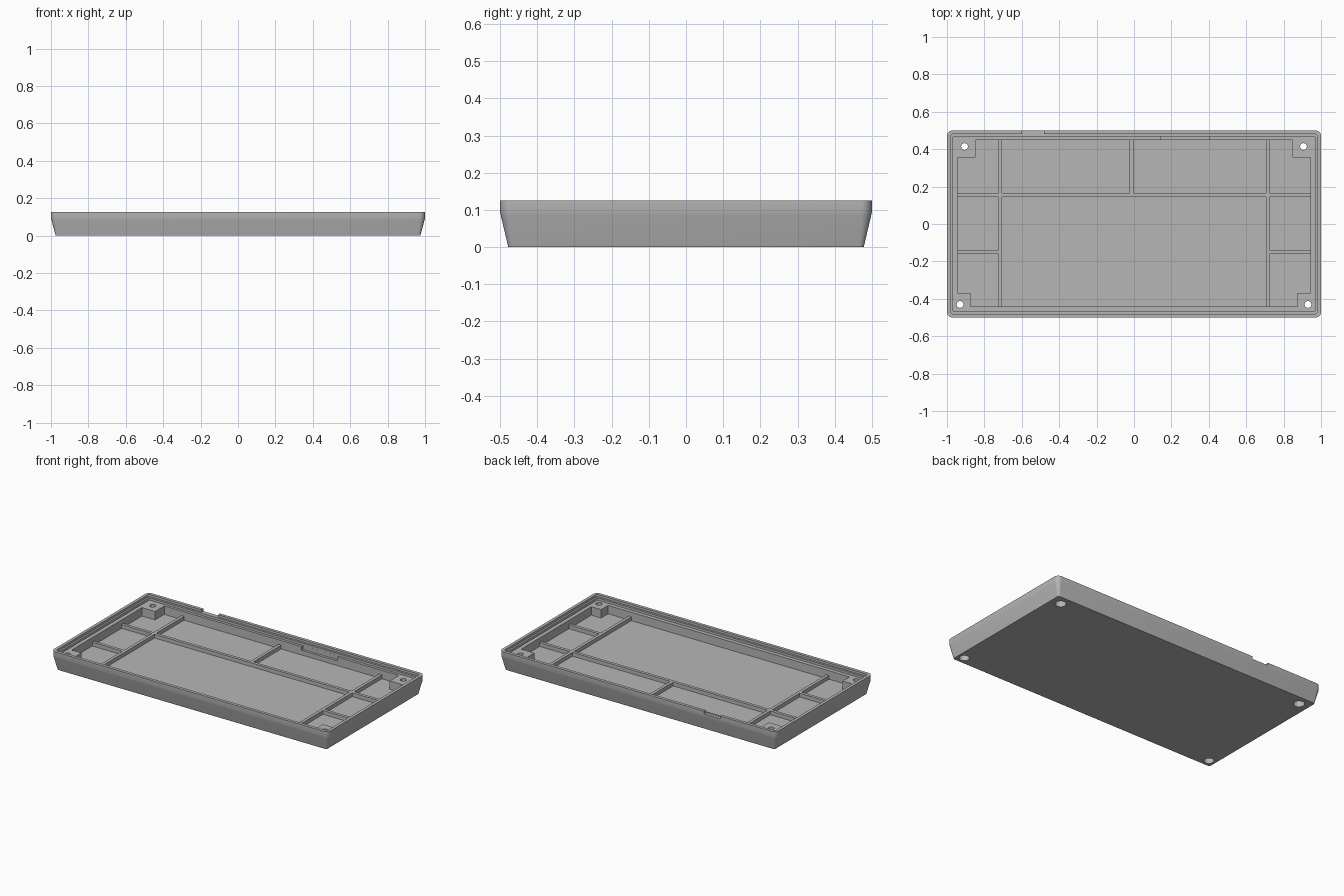
import bpy, bmesh, math

cube = bpy.data.objects.get("Cube")
if cube:
    bpy.data.objects.remove(cube, do_unlink=True)

FLOOR, LEDGE, TOP = 0.04, 0.095, 0.125
CAV_X, CAV_BACK, CAV_FRONT = 0.943, 0.45, -0.442

grey = bpy.data.materials.new("plain grey")
grey.use_nodes = True
colour = (0.47, 0.47, 0.47, 1)
grey.diffuse_color = colour
grey.node_tree.nodes["Principled BSDF"].inputs["Base Color"].default_value = colour


def make_object(name, bm):
    bmesh.ops.recalc_face_normals(bm, faces=bm.faces)
    mesh = bpy.data.meshes.new(name)
    bm.to_mesh(mesh)
    bm.free()
    mesh.materials.append(grey)
    obj = bpy.data.objects.new(name, mesh)
    bpy.context.collection.objects.link(obj)
    return obj


def box(name, x0, x1, y0, y1, z0, z1):
    bm = bmesh.new()
    bmesh.ops.create_cube(bm, size=1)
    for v in bm.verts:
        v.co.x = x1 if v.co.x > 0 else x0
        v.co.y = y1 if v.co.y > 0 else y0
        v.co.z = z1 if v.co.z > 0 else z0
    return make_object(name, bm)


def cylinder(name, x, y, z0, z1, radius):
    bm = bmesh.new()
    bmesh.ops.create_cone(bm, cap_ends=True, segments=32, radius1=radius,
                          radius2=radius, depth=z1 - z0)
    bmesh.ops.translate(bm, verts=bm.verts, vec=(x, y, (z0 + z1) / 2))
    return make_object(name, bm)


def rounded_ring(bm, hx, front, back, z, r, steps=7):
    corners = [(hx - r, back - r), (r - hx, back - r),
               (r - hx, front + r), (hx - r, front + r)]
    ring = []
    for i, (cx, cy) in enumerate(corners):
        for k in range(steps):
            a = math.pi / 2 * (i + k / (steps - 1))
            ring.append(bm.verts.new((cx + r * math.cos(a), cy + r * math.sin(a), z)))
    return ring


def cut(obj, cutter):
    mod = obj.modifiers.new("cut", "BOOLEAN")
    mod.operation = "DIFFERENCE"
    mod.solver = "EXACT"
    mod.object = cutter
    bpy.context.view_layer.objects.active = obj
    bpy.ops.object.modifier_apply(modifier=mod.name)


# Tray shell: outer taper, rim, stepped lip, cavity wall and floor
bm = bmesh.new()
sections = [
    (0.975, -0.478, 0.478, 0, 0.012),
    (0.998, -0.498, 0.498, 0.085, 0.028),
    (1.0, -0.5, 0.5, 0.095, 0.03),
    (1.0, -0.5, 0.5, TOP, 0.03),
    (0.98, -0.48, 0.48, TOP, 0.012),
    (0.98, -0.48, 0.48, 0.11, 0.012),
    (0.968, -0.467, 0.467, 0.11, 0.006),
    (0.968, -0.467, 0.467, LEDGE, 0.006),
    (CAV_X, CAV_FRONT, CAV_BACK, LEDGE, 0.003),
    (CAV_X, CAV_FRONT, CAV_BACK, FLOOR, 0.003),
]
rings = [rounded_ring(bm, *s) for s in sections]
for low, high in zip(rings, rings[1:]):
    for i in range(len(low)):
        j = (i + 1) % len(low)
        bm.faces.new((low[i], low[j], high[j], high[i]))
bm.faces.new(rings[0])
bm.faces.new(rings[-1])
shell = make_object("tray_shell", bm)

# Notch through the back rim, and recess in the back ledge
notches = [box("rim_notch_cutter", -0.6, -0.48, 0.4795, 0.52, 0.108, 0.2),
           box("ledge_recess_cutter", 0.145, 0.405, 0.44, 0.4665, 0.07, 0.105)]
for cutter in notches:
    cut(shell, cutter)
    bpy.data.objects.remove(cutter, do_unlink=True)

# Corner posts with screw holes and counterbores underneath
parts = [shell]
for side, sx in (("right", -1), ("left", 1)):
    for end, inner_x, inner_y, wall_y, hx, hy, bore in (
            ("back", 0.848, 0.355, CAV_BACK + 0.004, 0.906, 0.414, 0.033),
            ("front", 0.873, -0.37, CAV_FRONT - 0.004, 0.93, -0.43, 0.03)):
        xs = sorted((sx * inner_x, sx * (CAV_X + 0.004)))
        ys = sorted((inner_y, wall_y))
        post = box(f"{end}_{side}_post", *xs, *ys, FLOOR - 0.01, LEDGE)
        for radius, depth in ((0.018, 0.2), (bore, 0.06)):
            cutter = cylinder("hole_cutter", sx * hx, hy, -0.05, depth, radius)
            cut(shell, cutter)
            cut(post, cutter)
            bpy.data.objects.remove(cutter, do_unlink=True)
        parts.append(post)

# Stiffening ribs on the floor
RIB_TOP = FLOOR + 0.025
EDGE = CAV_X + 0.004
ribs = [("cross_rib", -EDGE, EDGE, 0.145, 0.165),
        ("middle_rib", -0.023, -0.003, 0.155, CAV_BACK + 0.004)]
for side, sx in (("right", -1), ("left", 1)):
    ribs.append((f"{side}_long_rib", *sorted((sx * 0.705, sx * 0.725)),
                 CAV_FRONT - 0.004, CAV_BACK + 0.004))
    ribs.append((f"{side}_short_rib", *sorted((sx * 0.715, sx * EDGE)), -0.158, -0.138))
for name, x0, x1, y0, y1 in ribs:
    parts.append(box(name, x0, x1, y0, y1, FLOOR - 0.01, RIB_TOP))

# Smooth the rounded corners and holes, keep edges sharp
bpy.ops.object.select_all(action="DESELECT")
for obj in parts:
    obj.select_set(True)
bpy.context.view_layer.objects.active = shell
bpy.ops.object.shade_smooth_by_angle(angle=math.radians(30))
